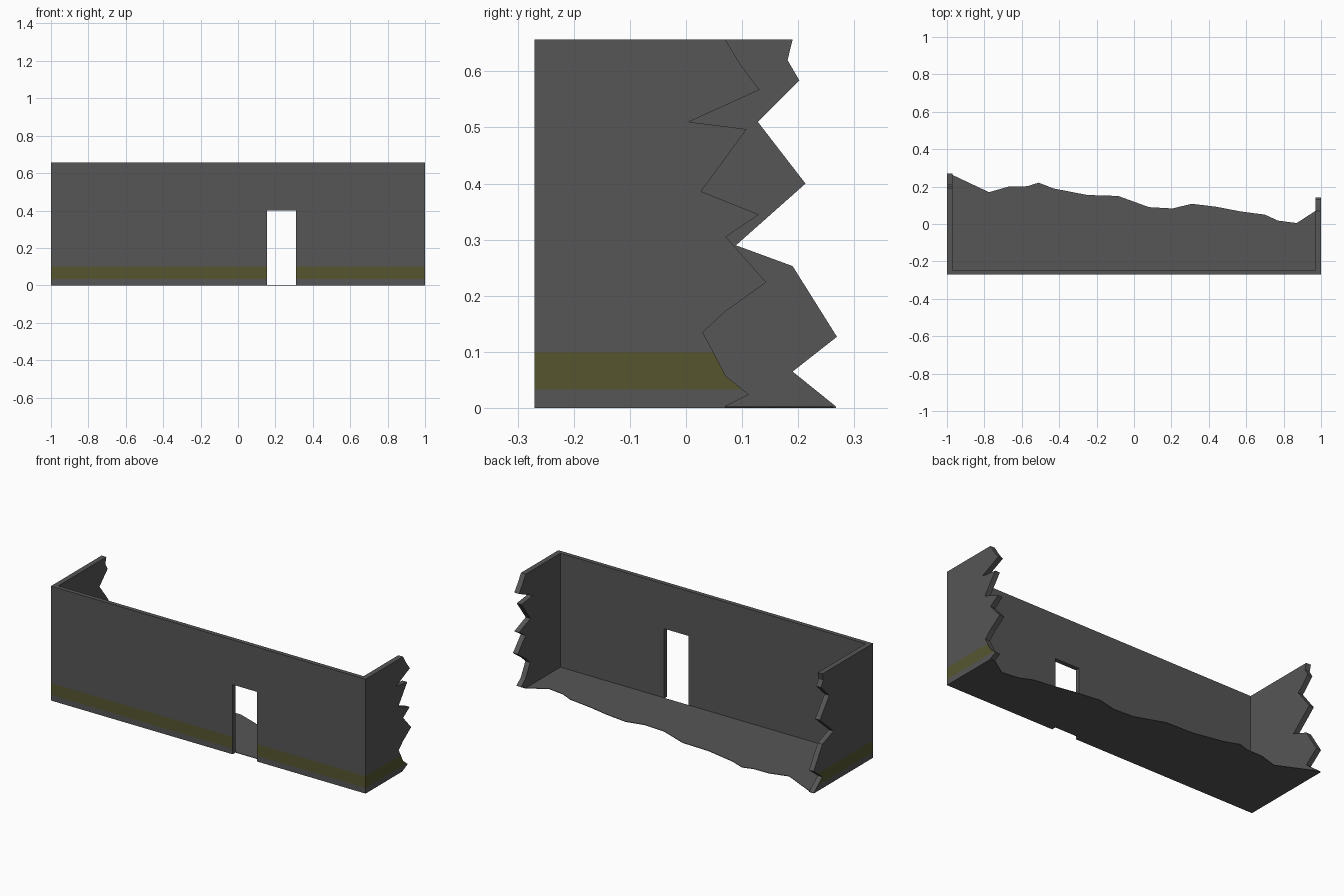
import bpy, bmesh
from mathutils import Vector

if "Cube" in bpy.data.objects:
    bpy.data.objects.remove(bpy.data.objects["Cube"])


def material(name, rgb):
    m = bpy.data.materials.new(name)
    m.diffuse_color = (*rgb, 1)
    m.use_nodes = True
    m.node_tree.nodes["Principled BSDF"].inputs["Base Color"].default_value = m.diffuse_color
    return m


GREY = material("dark_grey", (0.093, 0.093, 0.093))
OLIVE = material("olive_stripe", (0.093, 0.093, 0.03))

TOP, FRONT, INNER = 0.657, -0.27, -0.245
SIDE = 0.97            # inner face of the side walls
STRIPE = (0.033, 0.10)


def slab(name, points, offset, stripe=False):
    """Extrude a 3D planar outline; optionally band the outward faces."""
    bm = bmesh.new()
    face = bm.faces.new([bm.verts.new(p) for p in points])
    ext = bmesh.ops.extrude_face_region(bm, geom=[face], use_keep_orig=True)
    verts = [v for v in ext["geom"] if isinstance(v, bmesh.types.BMVert)]
    bmesh.ops.translate(bm, verts=verts, vec=Vector(offset))
    bmesh.ops.recalc_face_normals(bm, faces=bm.faces)
    bmesh.ops.triangulate(bm, faces=bm.faces)
    if stripe:
        for z in STRIPE:
            bmesh.ops.bisect_plane(bm, geom=bm.verts[:] + bm.edges[:] + bm.faces[:],
                                   plane_co=(0, 0, z), plane_no=(0, 0, 1))
        for f in bm.faces:
            c = f.calc_center_median()
            outside = c.y < FRONT + 0.001 or abs(c.x) > 0.999
            if outside and STRIPE[0] < c.z < STRIPE[1]:
                f.material_index = 1
    me = bpy.data.meshes.new(name)
    bm.to_mesh(me)
    bm.free()
    me.materials.append(GREY)
    me.materials.append(OLIVE)
    ob = bpy.data.objects.new(name, me)
    bpy.context.collection.objects.link(ob)
    return ob


# Front wall with doorway
front = [(-1, 0), (0.155, 0), (0.155, 0.40), (0.31, 0.40), (0.31, 0),
         (1, 0), (1, TOP), (-1, TOP)]
slab("front_wall", [(x, FRONT, z) for x, z in front], (0, INNER - FRONT, 0), True)

# Side walls with broken back edges (y, z from top to bottom)
right_break = [(0.07, TOP), (0.097, 0.612), (0.131, 0.567), (0.005, 0.51),
               (0.108, 0.497), (0.027, 0.386), (0.13, 0.345), (0.071, 0.305),
               (0.143, 0.224), (0.07, 0.172), (0.03, 0.135), (0.071, 0.057),
               (0.112, 0.024), (0.07, 0.003), (0.07, 0)]
left_break = [(0.19, TOP), (0.181, 0.62), (0.202, 0.584), (0.128, 0.51),
              (0.213, 0.40), (0.089, 0.29), (0.19, 0.253), (0.269, 0.127),
              (0.19, 0.065), (0.267, 0.003), (0.267, 0)]
for name, sign, edge in (("right_wall", 1, right_break), ("left_wall", -1, left_break)):
    outline = [(INNER, 0), (INNER, TOP)] + edge
    slab(name, [(sign * SIDE, y, z) for y, z in outline],
         (sign * (1 - SIDE), 0, 0), True)

# Thin floor with ragged back edge
ragged = [(-SIDE, 0.262), (-0.775, 0.17), (-0.67, 0.2), (-0.57, 0.202), (-0.51, 0.221),
          (-0.43, 0.19), (-0.25, 0.155), (-0.085, 0.15), (0.08, 0.09), (0.205, 0.083),
          (0.31, 0.108), (0.44, 0.092), (0.57, 0.067), (0.7, 0.05), (0.77, 0.018),
          (0.87, 0.005), (SIDE, 0.07)]
slab("floor", [(x, y, 0) for x, y in [(SIDE, INNER), (-SIDE, INNER)] + ragged],
     (0, 0, 0.003))
